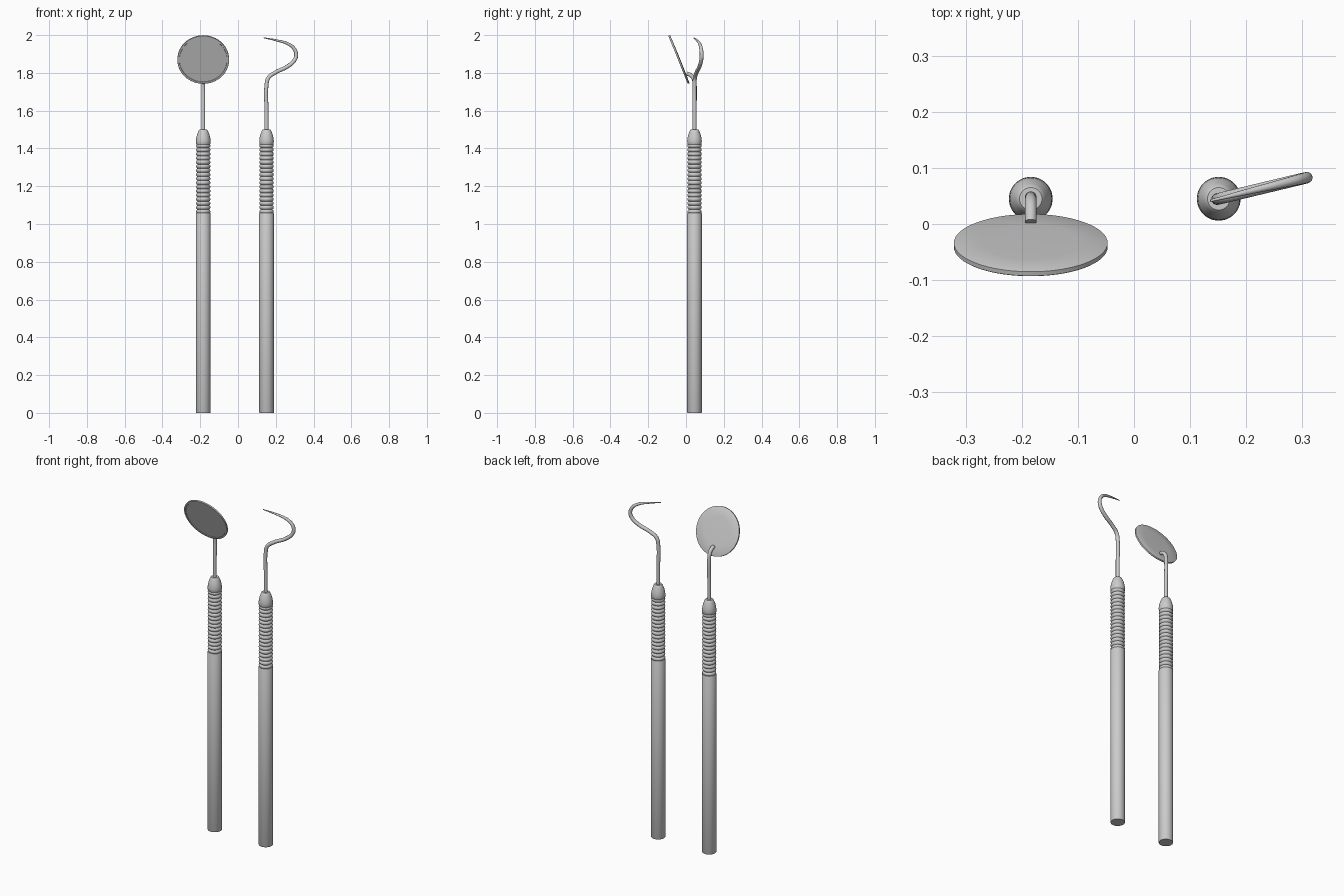
import bpy, math
from mathutils import Matrix

if "Cube" in bpy.data.objects:
    bpy.data.objects.remove(bpy.data.objects["Cube"])

Y0 = 0.045                      # shared handle depth
MIRROR_X, PROBE_X = -0.184, 0.151
R = 0.039                       # handle radius


def lathe(name, profile, matrix, segs=48):
    """Revolve (radius, height) points around z; radius 0 makes a pole."""
    verts, faces, rings = [], [], []
    for r, z in profile:
        n = 1 if r == 0 else segs
        rings.append(range(len(verts), len(verts) + n))
        for i in range(n):
            a = 2 * math.pi * i / segs
            verts.append((r * math.cos(a), r * math.sin(a), z))
    for lo, hi in zip(rings, rings[1:]):
        for i in range(segs):
            j = (i + 1) % segs
            quad = [lo[i % len(lo)], lo[j % len(lo)], hi[j % len(hi)], hi[i % len(hi)]]
            faces.append(list(dict.fromkeys(quad)))
    mesh = bpy.data.meshes.new(name)
    mesh.from_pydata(verts, [], faces)
    mesh.update()
    obj = bpy.data.objects.new(name, mesh)
    bpy.context.collection.objects.link(obj)
    obj.matrix_world = matrix
    finish(obj)
    return obj


def finish(obj):
    bpy.ops.object.select_all(action='DESELECT')
    obj.select_set(True)
    bpy.context.view_layer.objects.active = obj
    if obj.type == 'CURVE':
        bpy.ops.object.convert(target='MESH')
    bpy.ops.object.shade_smooth_by_angle(angle=math.radians(35))


def tube(name, points):
    """Round tapered wire through (x, y, z, radius) points."""
    curve = bpy.data.curves.new(name, 'CURVE')
    curve.dimensions = '3D'
    curve.bevel_depth = 1.0
    curve.bevel_resolution = 6
    curve.use_fill_caps = True
    spline = curve.splines.new('BEZIER')
    spline.resolution_u = 10
    spline.bezier_points.add(len(points) - 1)
    for bp, (x, y, z, r) in zip(spline.bezier_points, points):
        bp.co = (x, y, z)
        bp.radius = r
        bp.handle_left_type = bp.handle_right_type = 'AUTO'
    obj = bpy.data.objects.new(name, curve)
    bpy.context.collection.objects.link(obj)
    finish(obj)


def handle(prefix, x):
    place = Matrix.Translation((x, Y0, 0))
    # plain lower grip
    lathe(prefix + "_handle", [(0, 0), (R - .001, 0), (R, .002), (R, 1.054),
                               (R - .002, 1.058), (0, 1.058)], place)
    # ribbed upper grip: rounded rings separated by narrow grooves
    z0, z1, count = 1.055, 1.425, 17
    step = (z1 - z0) / count
    prof = [(0, z0)]
    for i in range(count):
        prof += [(R - .008 + .007 * math.sin(math.pi * t) ** .6, z0 + step * (i + t))
                 for t in (0, .15, .35, .5, .65, .85)]
    prof += [(R - .008, z1), (0, z1)]
    lathe(prefix + "_ribbed_grip", prof, place)
    # rounded collar
    lathe(prefix + "_collar", [(0, 1.42), (.035, 1.42), (.038, 1.425), (.0385, 1.44),
                               (.037, 1.455), (.033, 1.472), (.027, 1.488),
                               (.023, 1.497), (.020, 1.5), (0, 1.5)], place)


handle("mirror", MIRROR_X)
handle("probe", PROBE_X)

# mirror stem bends forward into the back of the disc
tube("mirror_stem", [(MIRROR_X, y, z, .0105) for y, z in
                     [(Y0, 1.48), (Y0, 1.60), (Y0, 1.745), (.039, 1.772),
                      (.024, 1.788), (.004, 1.797)]])

# tilted mirror disc: domed back (+z), recessed glass on the front (-z)
tilt = Matrix.Translation((MIRROR_X, -.037, 1.871)) @ Matrix.Rotation(math.radians(-68), 4, 'X')
rd = .137
lathe("mirror_disc", [(0, -.003), (rd - .011, -.003), (rd - .010, -.0055), (rd - .001, -.0055),
                      (rd, -.0045), (rd, .0035), (rd - .002, .0045), (rd * .6, .0058), (0, .0065)],
      tilt, 64)

# hooked probe wire, lying in a slightly turned vertical plane, tapering to a point
hook = [(.151, 1.48, .0105), (.151, 1.60, .0105), (.151, 1.735, .0105), (.160, 1.772, .0105),
        (.196, 1.801, .0105), (.262, 1.834, .0105), (.298, 1.866, .0105), (.308, 1.895, .0102),
        (.297, 1.928, .0095), (.266, 1.953, .008), (.205, 1.972, .0055), (.136, 1.986, .0022)]
tube("probe_hook", [(x, Y0 + (x - PROBE_X) * .24, z, r) for x, z, r in hook])
